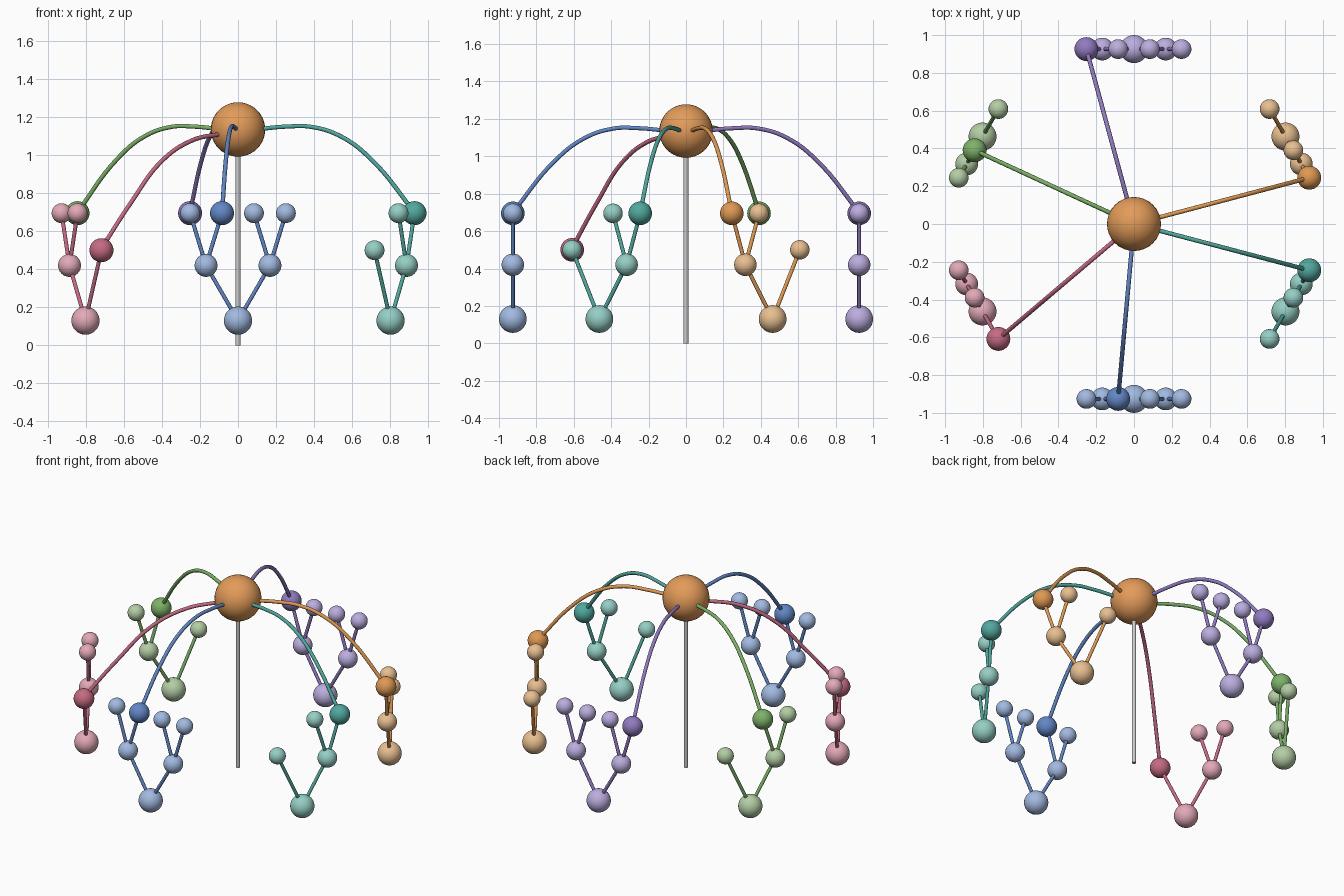
import bpy
from math import sin, cos, radians
from mathutils import Vector

if "Cube" in bpy.data.objects:
    bpy.data.objects.remove(bpy.data.objects["Cube"])

RING = 0.926      # distance of each tree from the pole
HUB_Z = 1.135


def material(name, rgb):
    m = bpy.data.materials.new(name)
    m.diffuse_color = tuple((c / 255) ** 2.2 for c in rgb) + (1,)
    m.use_nodes = True
    m.node_tree.nodes["Principled BSDF"].inputs["Base Color"].default_value = m.diffuse_color
    return m


def ball(name, pos, r, mat):
    bpy.ops.mesh.primitive_uv_sphere_add(segments=32, ring_count=20, radius=r, location=pos)
    o = bpy.context.object
    o.name = name
    bpy.ops.object.shade_smooth()
    o.data.materials.append(mat)


def rod(name, a, b, r, mat=None):
    a, b = Vector(a), Vector(b)
    bpy.ops.mesh.primitive_cylinder_add(vertices=16, radius=r, depth=(b - a).length,
                                        location=(a + b) / 2)
    o = bpy.context.object
    o.name = name
    o.rotation_euler = (b - a).to_track_quat('Z', 'Y').to_euler()
    bpy.ops.object.shade_smooth_by_angle()
    if mat:
        o.data.materials.append(mat)


def cable(name, pts, r, mat):
    c = bpy.data.curves.new(name, 'CURVE')
    c.dimensions = '3D'
    c.bevel_depth, c.bevel_resolution, c.resolution_u = r, 3, 8
    c.use_fill_caps = True
    s = c.splines.new('BEZIER')
    s.bezier_points.add(len(pts) - 1)
    for p, co in zip(s.bezier_points, pts):
        p.co = co
        p.handle_left_type = p.handle_right_type = 'AUTO'
    c.materials.append(mat)
    bpy.context.collection.objects.link(bpy.data.objects.new(name, c))


# Cable profiles: (fraction of the way from hub to leaf, height)
HIGH = [(.1, 1.135), (.27, 1.15), (.42, 1.148), (.59, 1.095), (.76, .973), (1, .70)]
LOW = [(.1, 1.115), (.344, 1.075), (.564, .965), (.784, .75), (1, .51)]

# name: angle, side of the short branch (0 = none), chosen leaf offset, node / accent colours
TREES = {
    'purple': (90, 0, .252, (186, 172, 222), (144, 122, 192)),
    'blue': (270, 0, -.084, (160, 184, 224), (98, 134, 196)),
    'orange': (30, 1, -.252, (232, 190, 144), (222, 152, 84)),
    'teal': (-30, -1, .252, (148, 206, 196), (82, 166, 156)),
    'green': (150, -1, .084, (178, 204, 164), (124, 176, 104)),
    'pink': (210, 1, .168, (226, 168, 182), (196, 106, 130)),
}

# Central pole and hub
rod('pole', (0, 0, 0), (0, 0, HUB_Z), 0.013)
ball('hub', (0, 0, HUB_Z), 0.143, material('hub_orange', (226, 154, 90)))

# Six branching trees, each in a plane tangent to the ring
for name, (ang, short, chosen, light, dark) in TREES.items():
    a = radians(ang)
    node, accent = material(name + '_node', light), material(name + '_accent', dark)

    def at(off, z):
        return Vector((RING * cos(a) - off * sin(a), RING * sin(a) + off * cos(a), z))

    def leaf(off, z, parent):
        rod(name + '_branch', parent, at(off, z), 0.0105, accent)
        picked = abs(off - chosen) < 0.01
        ball(name + ('_chosen_leaf' if picked else '_leaf'), at(off, z),
             0.063 if picked else 0.052, accent if picked else node)

    root = at(0, 0.13)
    ball(name + '_root', root, 0.074, node)
    for side in (-1, 1):
        if side == short:
            leaf(side * .168, 0.5, root)
            continue
        fork = at(side * .168, 0.42)
        rod(name + '_branch', root, fork, 0.0105, accent)
        ball(name + '_fork', fork, 0.06, node)
        for off in (.084, .252):
            leaf(side * off, 0.695, fork)

    # Cable from the hub to the chosen leaf
    profile = LOW if abs(abs(chosen) - .168) < 0.01 else HIGH
    tip = at(chosen, 0)
    cable(name + '_cable', [(tip.x * f, tip.y * f, z) for f, z in profile], 0.0115, accent)
